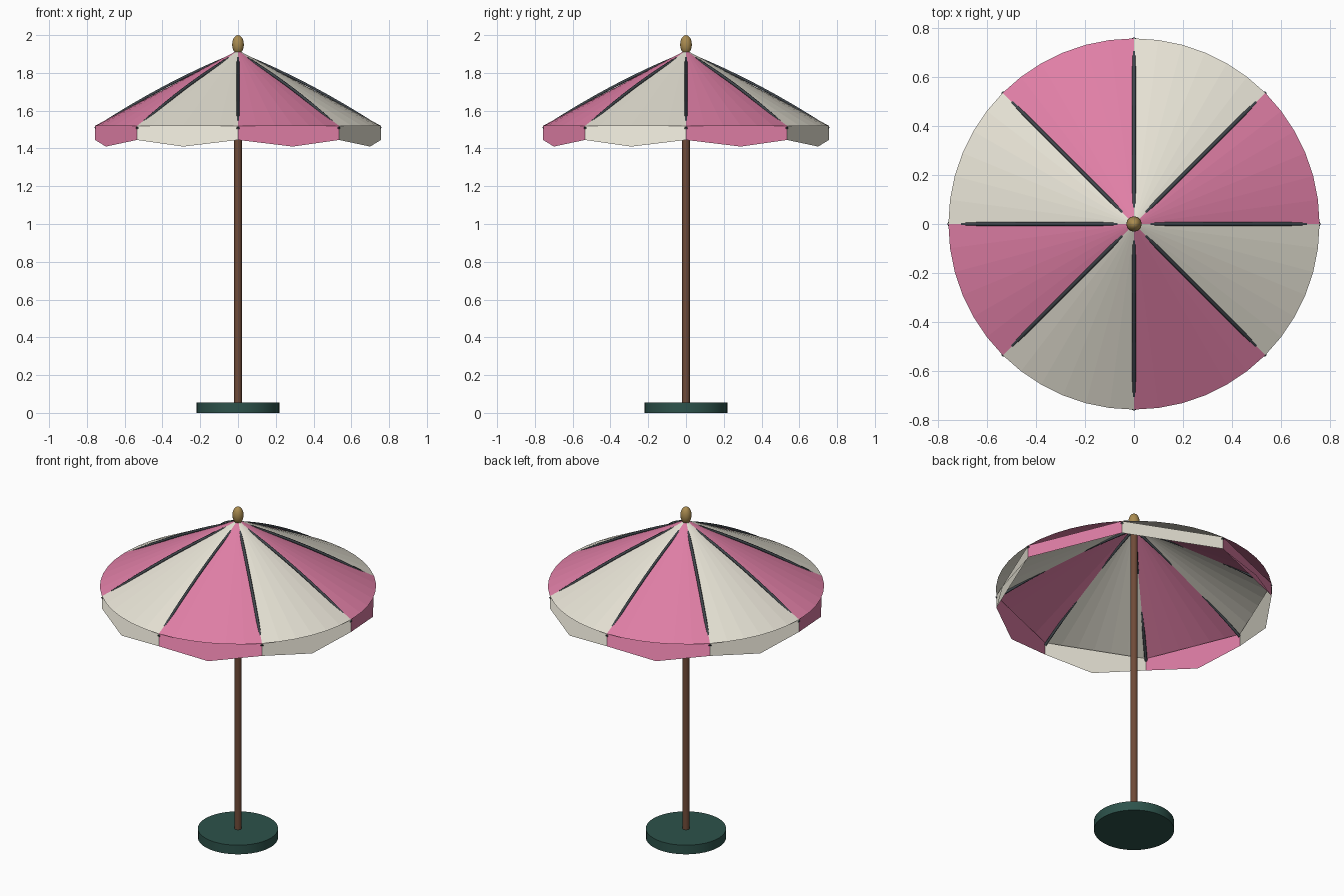
import bpy, math

if "Cube" in bpy.data.objects:
    bpy.data.objects.remove(bpy.data.objects["Cube"])

R, RIM_Z, APEX_Z, PANELS, SEG = 0.757, 1.52, 1.92, 8, 6


def material(name, rgb):
    m = bpy.data.materials.new(name)
    m.diffuse_color = (*rgb, 1)
    m.use_nodes = True
    m.node_tree.nodes["Principled BSDF"].inputs["Base Color"].default_value = m.diffuse_color
    return m


PINK = material("pink_cloth", (0.74, 0.21, 0.38))
CREAM = material("cream_cloth", (0.80, 0.77, 0.67))
WOOD = material("wood", (0.16, 0.07, 0.04))
GREEN = material("dark_green", (0.026, 0.085, 0.07))
BRASS = material("brass", (0.40, 0.26, 0.08))
METAL = material("dark_metal", (0.05, 0.06, 0.07))


def polar(r, a, z):
    return (r * math.cos(a), r * math.sin(a), z)


def mesh_object(name, verts, faces, mat):
    me = bpy.data.meshes.new(name)
    me.from_pydata(verts, [], faces)
    me.materials.append(mat)
    ob = bpy.data.objects.new(name, me)
    bpy.context.collection.objects.link(ob)
    return ob


def cylinder(name, r, z0, z1, sides, mat):
    bpy.ops.mesh.primitive_cylinder_add(vertices=sides, radius=r, depth=z1 - z0,
                                        location=(0, 0, (z0 + z1) / 2))
    ob = bpy.context.object
    ob.name = name
    ob.data.materials.append(mat)
    bpy.ops.object.shade_smooth_by_angle(angle=math.radians(35))


# Base and pole
cylinder("base", 0.22, 0, 0.055, 40, GREEN)
cylinder("pole", 0.02, 0.03, 1.91, 20, WOOD)

# Egg-shaped finial
bpy.ops.mesh.primitive_uv_sphere_add(segments=20, ring_count=12, radius=1,
                                     location=(0, 0, 1.95))
finial = bpy.context.object
finial.name = "finial"
finial.scale = (0.031, 0.031, 0.05)
finial.data.materials.append(BRASS)
bpy.ops.object.shade_smooth()

step = math.tau / PANELS
for i in range(PANELS):
    a0, a1 = i * step, (i + 1) * step
    cloth = PINK if i % 2 == 0 else CREAM

    # Canopy panel: one wedge of the cone
    verts = [(0, 0, APEX_Z)] + [polar(R, a0 + step * k / SEG, RIM_Z) for k in range(SEG + 1)]
    faces = [(0, k, k + 1) for k in range(1, SEG + 1)]
    mesh_object(f"canopy_panel_{i + 1}", verts, faces, cloth)

    # Valance flap: pointed in the middle, straight along the top
    verts = [polar(R, a0, RIM_Z), polar(R, a0, 1.445), polar(R, (a0 + a1) / 2, 1.41),
             polar(R, a1, 1.445), polar(R, a1, RIM_Z)]
    mesh_object(f"valance_{i + 1}", verts, [(0, 1, 2, 3, 4)], cloth)

    # Rib: thin tube bowed up through the cloth
    cu = bpy.data.curves.new(f"rib_{i + 1}", "CURVE")
    cu.dimensions = "3D"
    cu.bevel_depth = 0.008
    cu.bevel_resolution = 1
    cu.use_fill_caps = True
    n = 9
    sp = cu.splines.new("POLY")
    sp.points.add(n - 1)
    for k, p in enumerate(sp.points):
        t = k / (n - 1)
        r = 0.01 + (R - 0.01) * t
        z = APEX_Z - (APEX_Z - RIM_Z) * r / R - 0.014 + 0.024 * 4 * t * (1 - t)
        p.co = (*polar(r, a0, z), 1)
    cu.materials.append(METAL)
    bpy.context.collection.objects.link(bpy.data.objects.new(f"rib_{i + 1}", cu))
